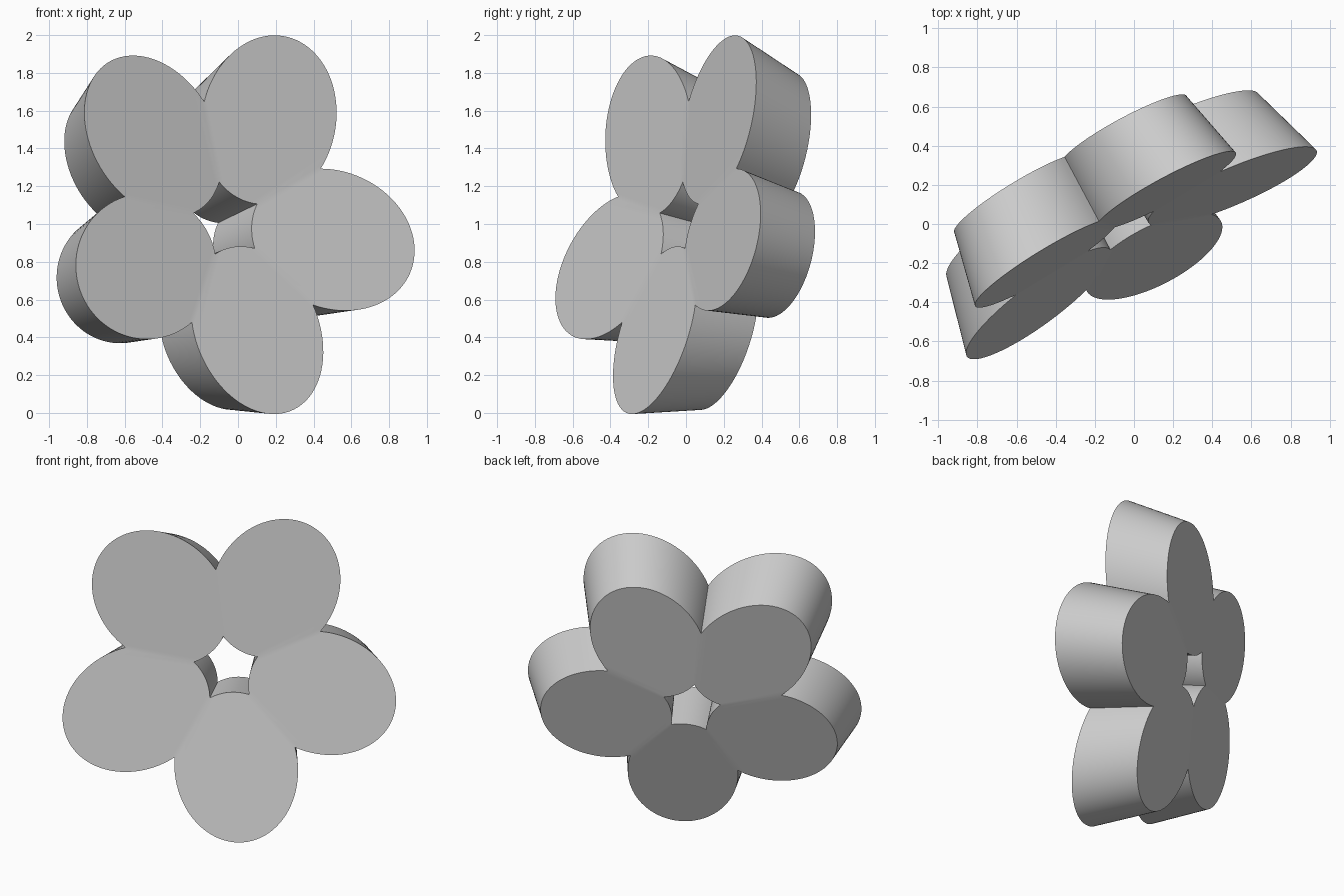
import bpy
import bmesh
import math
from mathutils import Vector, Matrix

cube = bpy.data.objects.get("Cube")
if cube:
    bpy.data.objects.remove(cube, do_unlink=True)

# Petal ellipse: distance of its centre from the hub, radial and lateral radii
PETALS = 5
DIST, RADIAL, LATERAL = 0.6125, 0.4675, 0.385
TILT = 0.095        # forward rise of each petal per unit outward
DEPTH = 0.395
BACK_SCALE = 0.89
HALF = math.pi / PETALS

# Ellipse angles where a petal meets its neighbours: outer notch, hole corner
phi = math.atan2(RADIAL * math.sin(HALF), LATERAL * math.cos(HALF))
reach = math.hypot(RADIAL * math.sin(HALF), LATERAL * math.cos(HALF))
swing = math.asin(DIST * math.sin(HALF) / reach)
notch, corner = phi + swing, phi + math.pi - swing


def arc(start, end, steps):
    """Points along the petal ellipse, in the petal's tilted plane."""
    points = []
    for i in range(steps + 1):
        t = start + (end - start) * i / steps
        x = DIST + RADIAL * math.cos(t)
        points.append(Vector((x, LATERAL * math.sin(t), TILT * x)))
    return points


outer = arc(-notch, notch, 48)
inner = arc(corner, 2 * math.pi - corner, 12)

# Petals around the hub: front, back, outer wall and hole wall
bm = bmesh.new()
for k in range(PETALS):
    turn = Matrix.Rotation(math.pi + k * 2 * HALF, 3, 'Z')
    front = [bm.verts.new(turn @ p) for p in outer + inner]
    back = [bm.verts.new(turn @ (p * BACK_SCALE) - Vector((0, 0, DEPTH)))
            for p in outer + inner]
    bm.faces.new(front)
    bm.faces.new(back[::-1])
    for i in range(len(front) - 1):
        if i != len(outer) - 1:
            wall = bm.faces.new((front[i + 1], front[i], back[i], back[i + 1]))
            wall.smooth = True
bmesh.ops.remove_doubles(bm, verts=bm.verts, dist=0.0005)
bmesh.ops.recalc_face_normals(bm, faces=bm.faces)

mesh = bpy.data.meshes.new("flower")
bm.to_mesh(mesh)
bm.free()
flower = bpy.data.objects.new("flower", mesh)
bpy.context.collection.objects.link(flower)

# Lean the flower: its local x is up, y is sideways, z faces forward
up = Vector((-0.22, 0.136, 0.966)).normalized()
side = Vector((0.849, 0.513, 0.124))
side = (side - up * side.dot(up)).normalized()
facing = side.cross(up)
lean = Matrix((up, -side, facing)).transposed().to_4x4()
mesh.transform(Matrix.Translation((-0.061, -0.032, 1.016)) @ lean)

# Plain grey
grey = bpy.data.materials.new("light_grey")
grey.use_nodes = True
colour = (0.6, 0.6, 0.6, 1)
grey.diffuse_color = colour
grey.node_tree.nodes["Principled BSDF"].inputs["Base Color"].default_value = colour
mesh.materials.append(grey)

bpy.context.view_layer.objects.active = flower
flower.select_set(True)
bpy.ops.object.shade_smooth_by_angle(angle=math.radians(30))
